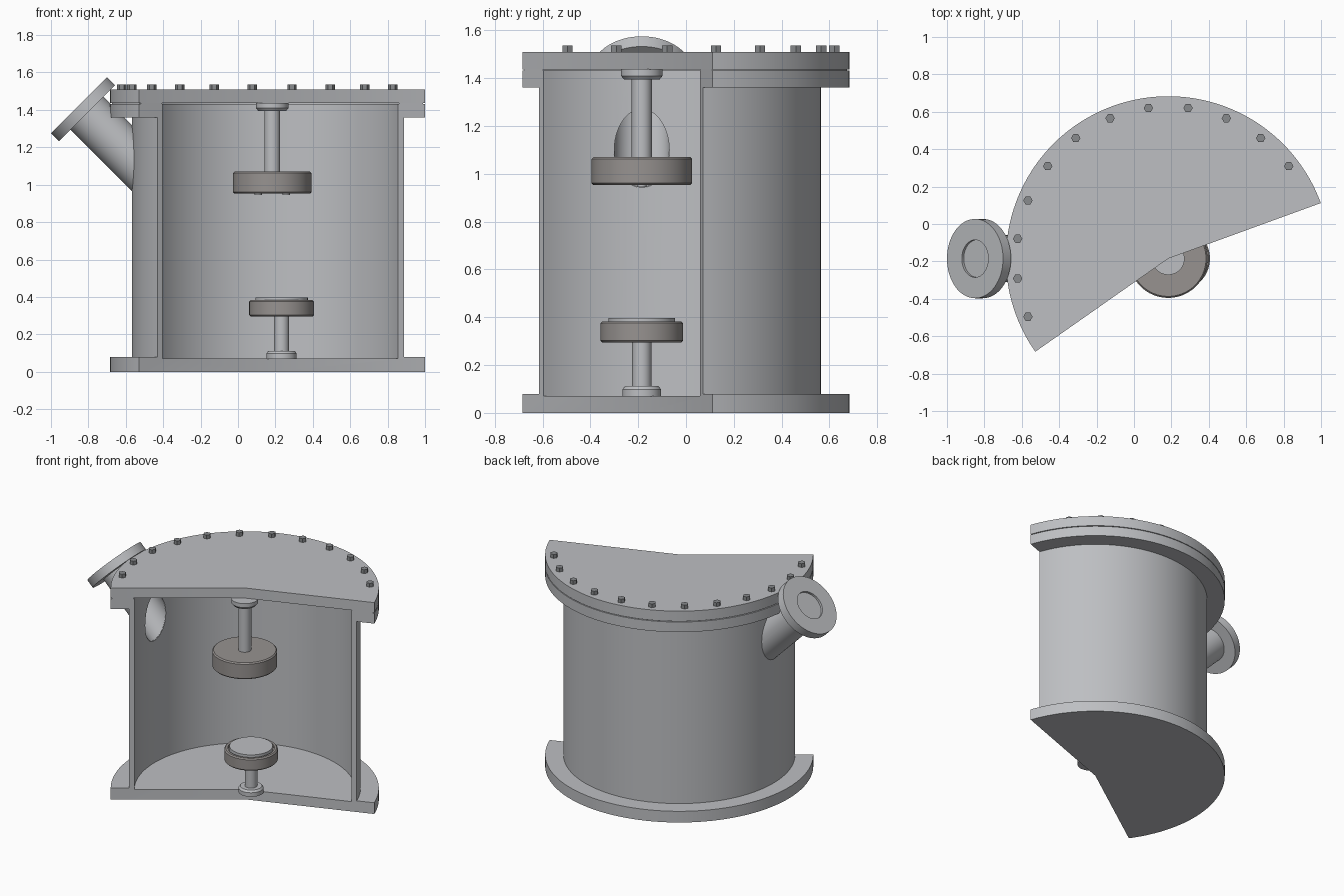
import bpy, bmesh, math
from mathutils import Matrix, Vector

if "Cube" in bpy.data.objects:
    bpy.data.objects.remove(bpy.data.objects["Cube"])

CX, CY = 0.183, -0.185           # vessel axis
A0, A1 = 20, 215                 # kept sector of the cutaway, degrees
R = 0.868                        # flange radius


def material(name, rgb):
    m = bpy.data.materials.new(name)
    m.diffuse_color = (*rgb, 1)
    m.use_nodes = True
    m.node_tree.nodes["Principled BSDF"].inputs["Base Color"].default_value = m.diffuse_color
    return m


STEEL = material("light steel", (0.51, 0.52, 0.54))
HOLDER = material("warm dark grey", (0.31, 0.29, 0.28))
BOLT = material("bolt grey", (0.25, 0.26, 0.27))


def lathe(name, profile, mat, matrix, a0=0, a1=360, seg=64, smooth=True):
    """Revolve an (r, z) profile; a partial turn is capped into a solid."""
    full = a1 - a0 == 360
    bm = bmesh.new()
    rings = []
    for i in range(seg if full else seg + 1):
        a = math.radians(a0 + (a1 - a0) * i / seg)
        rings.append([bm.verts.new((r * math.cos(a), r * math.sin(a), z))
                      for r, z in profile])
    pairs = list(zip(rings, rings[1:]))
    if full:
        pairs.append((rings[-1], rings[0]))
    for p, q in pairs:
        for k in range(len(profile) - 1):
            if profile[k][0] == 0 and profile[k + 1][0] == 0:
                continue
            bm.faces.new((p[k], q[k], q[k + 1], p[k + 1]))
    if not full:
        bm.faces.new(rings[0])
        bm.faces.new(rings[-1][::-1])
    bmesh.ops.remove_doubles(bm, verts=bm.verts, dist=1e-5)
    bmesh.ops.recalc_face_normals(bm, faces=bm.faces)
    bm.transform(matrix)
    me = bpy.data.meshes.new(name)
    bm.to_mesh(me)
    bm.free()
    ob = bpy.data.objects.new(name, me)
    bpy.context.collection.objects.link(ob)
    me.materials.append(mat)
    if smooth:
        shade(ob)
    return ob


def activate(ob):
    bpy.ops.object.select_all(action='DESELECT')
    ob.select_set(True)
    bpy.context.view_layer.objects.active = ob


def shade(ob):
    activate(ob)
    bpy.ops.object.shade_smooth_by_angle(angle=math.radians(30))


def cut(ob, cutter):
    """Subtract the cutter, then discard it."""
    cutter.hide_render = True
    activate(ob)
    mod = ob.modifiers.new("cut", 'BOOLEAN')
    mod.operation = 'DIFFERENCE'
    mod.solver = 'EXACT'
    mod.object = cutter
    bpy.ops.object.modifier_apply(modifier=mod.name)
    bpy.data.objects.remove(cutter)
    shade(ob)


def disc(r, z0, z1, c=0.0):
    """Profile of a solid disc with chamfer c."""
    return [(0, z0), (r - c, z0), (r, z0 + c), (r, z1 - c), (r - c, z1), (0, z1)] if c \
        else [(0, z0), (r, z0), (r, z1), (0, z1)]


axis = Matrix.Translation((CX, CY, 0))
low_axis = Matrix.Translation((0.233, CY, 0))
tilt = Vector((-1, 0, 1)).to_track_quat('Z', 'Y').to_matrix().to_4x4()
nozzle_axis = Matrix.Translation((-0.85, CY, 1.425)) @ tilt

# Cutaway vessel: floor, wall and both flanges
vessel = lathe("vessel", [(0, 0), (R, 0), (R, .08), (.75, .08), (.75, 1.36), (R, 1.36),
                          (R, 1.432), (.715, 1.432), (.715, .07), (0, .07)],
               STEEL, axis, A0, A1, 78)
cut(vessel, lathe("bore_cutter", disc(.116, -.62, -.06), STEEL, nozzle_axis))

# Lid with a thin recessed seal under it
lathe("seal", [(.72, 1.431), (R - .01, 1.431), (R - .01, 1.438), (.72, 1.438)],
      STEEL, axis, A0, A1, 78)
lathe("lid", disc(R, 1.437, 1.51), STEEL, axis, A0, A1, 78)

# Hex bolts around the lid
for i in range(12):
    a = math.radians(37.5 + 15 * i)
    spot = Matrix.Translation((CX + .812 * math.cos(a), CY + .812 * math.sin(a), 0))
    lathe(f"bolt_{i + 1}", disc(.025, 1.505, 1.537), BOLT, spot, seg=6, smooth=False)

# Slanted side nozzle with a shallow recess in its flange
nozzle = lathe("nozzle", [(0, -.015), (.1, -.015), (.1, 0), (.212, 0), (.212, -.06),
                          (.125, -.06), (.125, -.66), (.115, -.66), (.115, -.06), (0, -.06)],
               STEEL, nozzle_axis)
cut(nozzle, lathe("wall_cutter", disc(.717, .5, 1.8), STEEL, axis, seg=144))

# Upper holder hanging from the lid
lathe("upper_collar", [(0, 1.438), (.087, 1.438), (.087, 1.41), (.075, 1.395), (0, 1.395)],
      STEEL, axis)
lathe("upper_rod", disc(.042, 1.06, 1.40), STEEL, axis)
lathe("upper_holder", disc(.21, .953, 1.07, .008), HOLDER, axis)
for side in (-1, 1):
    lathe("holder_screw", disc(.02, .945, .96),
          STEEL, axis @ Matrix.Translation((side * .075, 0, 0)), seg=16)

# Lower holder standing on the floor
lathe("lower_collar", [(0, .069), (.081, .069), (.081, .098), (.07, .112), (0, .112)],
      STEEL, low_axis)
lathe("lower_rod", disc(.04, .1, .31), STEEL, low_axis)
lathe("lower_holder", [(0, .295), (.165, .295), (.173, .303), (.173, .375), (.165, .383),
                       (.15, .383), (.15, .365), (0, .365)], HOLDER, low_axis)
lathe("lower_plate", disc(.14, .36, .396), STEEL, low_axis)
